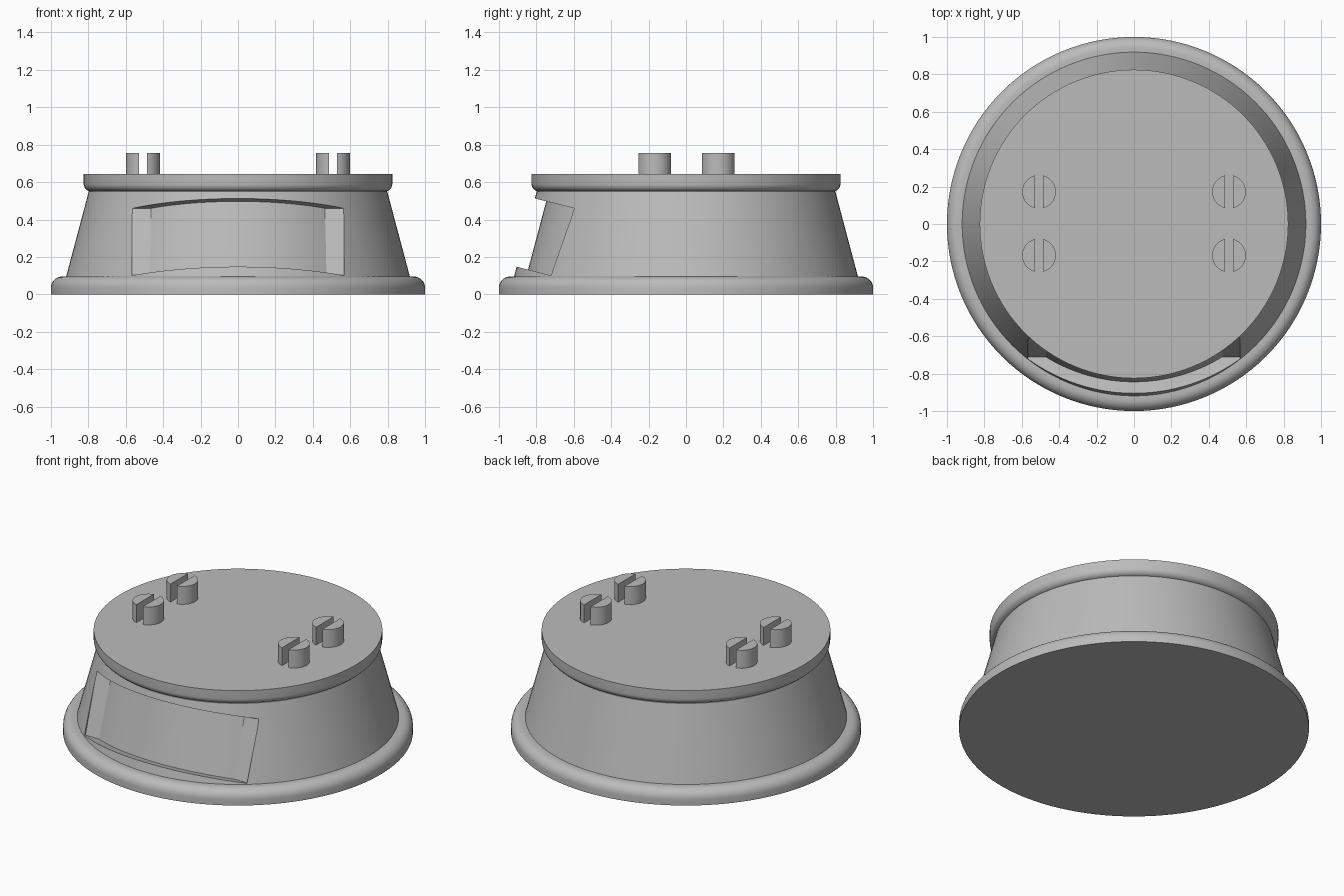
import bpy, bmesh, math

if "Cube" in bpy.data.objects:
    bpy.data.objects.remove(bpy.data.objects["Cube"])

grey = bpy.data.materials.new("plain grey")
grey.diffuse_color = (0.5, 0.5, 0.5, 1)
grey.use_nodes = True
grey.node_tree.nodes["Principled BSDF"].inputs["Base Color"].default_value = grey.diffuse_color


def finish(name, bm, smooth=True):
    bmesh.ops.recalc_face_normals(bm, faces=bm.faces)
    mesh = bpy.data.meshes.new(name)
    bm.to_mesh(mesh)
    bm.free()
    mesh.materials.append(grey)
    ob = bpy.data.objects.new(name, mesh)
    bpy.context.collection.objects.link(ob)
    if smooth:
        bpy.ops.object.select_all(action='DESELECT')
        ob.select_set(True)
        bpy.context.view_layer.objects.active = ob
        bpy.ops.object.shade_smooth_by_angle(angle=math.radians(30))
    return ob


def lathe(name, profile, seg=128):
    """Solid of revolution from (radius, z) points, closed by flat discs."""
    bm = bmesh.new()
    rings = [[bm.verts.new((r * math.cos(2 * math.pi * i / seg),
                            r * math.sin(2 * math.pi * i / seg), z))
              for i in range(seg)] for r, z in profile]
    for a, b in zip(rings, rings[1:]):
        for i in range(seg):
            j = (i + 1) % seg
            bm.faces.new((a[i], a[j], b[j], b[i]))
    bm.faces.new(rings[0][::-1])
    bm.faces.new(rings[-1])
    return finish(name, bm)


def prism(name, points, vec, smooth=True):
    """Polygon extruded along a vector."""
    bm = bmesh.new()
    face = bm.faces.new([bm.verts.new(p) for p in points])
    ext = bmesh.ops.extrude_face_region(bm, geom=[face], use_keep_orig=True)
    verts = [v for v in ext["geom"] if isinstance(v, bmesh.types.BMVert)]
    bmesh.ops.translate(bm, verts=verts, vec=vec)
    return finish(name, bm, smooth)


def arc(cx, cz, r, a0, a1, n=8):
    return [(cx + r * math.cos(math.radians(a0 + (a1 - a0) * i / n)),
             cz + r * math.sin(math.radians(a0 + (a1 - a0) * i / n)))
            for i in range(n + 1)]


def cut(ob, cutter):
    mod = ob.modifiers.new("cut", 'BOOLEAN')
    mod.operation, mod.solver, mod.object = 'DIFFERENCE', 'EXACT', cutter
    cutter.hide_render = True
    cutter.hide_set(True)


# Body: rounded foot, tapered wall, rounded top plate
body = lathe("body", [(1, 0)] + arc(0.94, 0.035, 0.06, 0, 90)
             + [(0.919, 0.095), (0.798, 0.55)]
             + arc(0.785, 0.59, 0.04, -75, 0) + [(0.825, 0.643)])

# Recessed front panel: tilted block, minus an inner core that keeps its back curved
core = lathe("recess_core", [(0.919 - 0.065 + 0.0532, -0.105), (0.733 - 0.0532, 0.75)])
block = prism("recess_cutter",
              [(-0.567, y, z) for y, z in
               [(-0.71, 0.098), (-0.598, 0.46), (-1.0, 0.56), (-1.0, 0.172)]],
              (1.134, 0, 0), smooth=False)
cut(block, core)
cut(body, block)

# Split round pegs: two half-moon pieces each
R, GAP = 0.09, 0.0225
A = math.acos(GAP / R)
for x in (-0.508, 0.508):
    for y in (-0.168, 0.172):
        for side in (-1, 1):
            pts = [(x + side * R * math.cos(-A + 2 * A * i / 24),
                    y + R * math.sin(-A + 2 * A * i / 24), 0.643) for i in range(25)]
            prism("peg_half", pts, (0, 0, 0.113))
